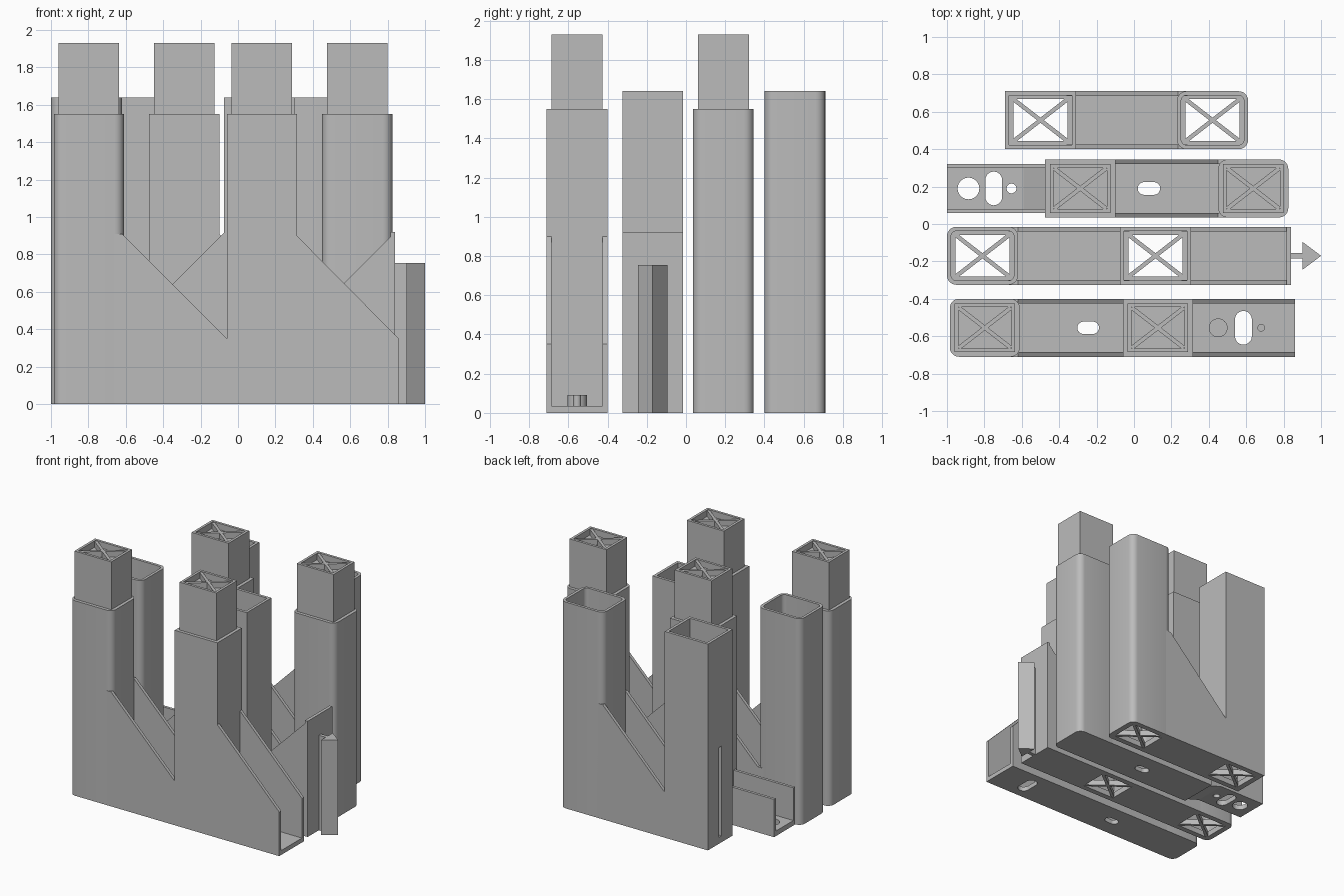
import bpy, bmesh, math
from mathutils import Vector

if "Cube" in bpy.data.objects:
    bpy.data.objects.remove(bpy.data.objects["Cube"])

grey = bpy.data.materials.new("plain_grey")
grey.diffuse_color = (0.5, 0.5, 0.5, 1)
grey.use_nodes = True
grey.node_tree.nodes["Principled BSDF"].inputs["Base Color"].default_value = grey.diffuse_color

WALL = 0.025     # side wall thickness
FLOOR = 0.035    # channel floor thickness
HALF = 0.155     # half depth of each part


def make(name, bm):
    bmesh.ops.recalc_face_normals(bm, faces=bm.faces)
    me = bpy.data.meshes.new(name)
    bm.to_mesh(me)
    bm.free()
    me.materials.append(grey)
    ob = bpy.data.objects.new(name, me)
    bpy.context.collection.objects.link(ob)
    return ob


def activate(ob):
    bpy.ops.object.select_all(action='DESELECT')
    bpy.context.view_layer.objects.active = ob
    ob.select_set(True)


def loft(name, loops, ring=False, smooth=False):
    """Skin a stack of equal loops; ring joins last to first, otherwise capped."""
    bm = bmesh.new()
    rows = [[bm.verts.new(p) for p in lp] for lp in loops]
    n = len(rows[0])
    pairs = list(zip(rows, rows[1:]))
    if ring:
        pairs.append((rows[-1], rows[0]))
    else:
        bm.faces.new(rows[0])
        bm.faces.new(rows[-1])
    for a, b in pairs:
        for i in range(n):
            j = (i + 1) % n
            bm.faces.new((a[i], a[j], b[j], b[i]))
    ob = make(name, bm)
    if smooth:
        activate(ob)
        bpy.ops.object.shade_smooth_by_angle(angle=math.radians(35))
    return ob


def box(name, x0, x1, y0, y1, z0, z1):
    return loft(name, [rect((x0 + x1) / 2, (y0 + y1) / 2, (x1 - x0) / 2, (y1 - y0) / 2, z)
                       for z in (z0, z1)])


def rect(cx, cy, hx, hy, z, r=0.0, seg=6):
    """Rectangle loop with optional rounded corners."""
    if r == 0:
        return [(cx + sx * hx, cy + sy * hy, z) for sx, sy in ((1, 1), (-1, 1), (-1, -1), (1, -1))]
    pts = []
    for k, (sx, sy) in enumerate(((1, 1), (-1, 1), (-1, -1), (1, -1))):
        for i in range(seg + 1):
            a = math.pi / 2 * (k + i / seg)
            pts.append((cx + sx * (hx - r) + r * math.cos(a),
                        cy + sy * (hy - r) + r * math.sin(a), z))
    return pts


def side_prism(name, profile, y0, y1):
    """Extrude an (x, z) profile along y."""
    return loft(name, [[(x, y, z) for x, z in profile] for y in (y0, y1)])


def cross(name, cx, cy, hx, hy, z0, z1, w=0.011):
    """Two diagonal bars filling a rectangle."""
    for s in (1, -1):
        d = Vector((hx, s * hy, 0))
        n = Vector((-d.y, d.x, 0)).normalized() * w
        c = Vector((cx, cy, 0))
        loft(name, [[tuple(p + Vector((0, 0, z))) for p in (c + d + n, c - d + n, c - d - n, c + d - n)]
                    for z in (z0, z1)])


def cut(ob, cutter):
    m = ob.modifiers.new("cut", 'BOOLEAN')
    m.object = cutter
    m.operation = 'DIFFERENCE'
    m.solver = 'EXACT'
    activate(ob)
    bpy.ops.object.modifier_apply(modifier=m.name)
    bpy.data.objects.remove(cutter)


def pill_cut(ob, cx, cy, hx, hy):
    r = min(hx, hy) * 0.999
    cut(ob, loft("hole_cutter", [rect(cx, cy, hx, hy, z, r, 8) for z in (-0.1, 0.2)]))


def plug_tower(cx, cy, rounded):
    """Closed tower with a narrower plug on top."""
    r = 0.05 if rounded else 0
    loft("plug_tower", [rect(cx, cy, 0.1875, HALF, z, r) for z in (0, 1.55)], smooth=rounded)
    loft("plug", [rect(cx, cy, hx, hy, z) for hx, hy, z in (
        (0.1625, 0.13, 1.54), (0.1625, 0.13, 1.93), (0.142, 0.11, 1.93), (0.142, 0.11, 1.88))])
    cross("plug_cross", cx, cy, 0.14, 0.108, 1.87, 1.925)


def socket_tower(cx, cy, rounded):
    """Open tube with a ledge and a cross at its foot."""
    r = 0.05 if rounded else 0
    ri = 0.03 if rounded else 0
    ro = 0.004 if rounded else 0
    tube = loft("socket_tower", [
        rect(cx, cy, 0.19, HALF, 0, r), rect(cx, cy, 0.19, HALF, 1.64, r),
        rect(cx, cy, 0.168, 0.133, 1.64, ri), rect(cx, cy, 0.168, 0.133, 0.045, ri),
        rect(cx, cy, 0.145, 0.112, 0.045, ro), rect(cx, cy, 0.145, 0.112, 0, ro)],
        ring=True, smooth=rounded)
    cross("socket_cross", cx, cy, 0.146, 0.113, 0.002, 0.045)
    return tube


def channel(x0, x1, cy, z0, z1, lap0=0.05, lap1=0.05):
    """Floor and two sloping side walls; laps run into the neighbouring towers."""
    prof = [(x0 - lap0, 0), (x1 + lap1, 0), (x1 + lap1, z1), (x1, z1), (x0, z0), (x0 - lap0, z0)]
    if lap1 == 0:
        prof.pop(2)
    for s in (1, -1):
        side_prism("side_wall", prof, cy + s * HALF, cy + s * (HALF - WALL))
    return box("channel_floor", x0 - min(lap0, 0.04), x1 + min(lap1, 0.04),
               cy - HALF + 0.01, cy + HALF - 0.01, 0, FLOOR)


# Front part: plug towers, two channels, pegs on the open end
ya = -0.555
plug_tower(-0.7975, ya, True)
plug_tower(0.1275, ya, False)
floor = channel(-0.62, -0.06, ya, 0.91, 0.35)
pill_cut(floor, -0.245, ya, 0.058, 0.033)
floor = channel(0.315, 0.86, ya, 0.90, 0.35, lap1=0)
pill_cut(floor, 0.585, ya, 0.045, 0.09)
for px, pr in ((0.45, 0.05), (0.68, 0.02)):
    loft("locating_peg", [rect(px, ya, pr, pr, z, pr * 0.999, 8) for z in (0.03, 0.09)], smooth=True)

# Second part: socket towers, end plate and arrow key
yb = -0.17
socket_tower(-0.81, yb, True)
socket_tower(0.115, yb, False)
channel(-0.62, -0.075, yb, 0.37, 0.915)
channel(0.305, 0.84, yb, 0.385, 0.92, lap1=0)
box("end_plate", 0.815, 0.84, yb - HALF, yb + HALF, 0, 0.92)
box("key_stem", 0.83, 0.905, yb - 0.014, yb + 0.014, 0, 0.755)
loft("key_head", [[(0.9, yb - 0.075, z), (1.0, yb, z), (0.9, yb + 0.075, z)] for z in (0, 0.755)])

# Third part: plug towers and a narrow raised tongue with holes
yc = 0.19
plug_tower(-0.2875, yc, False)
plug_tower(0.6375, yc, True)
floor = channel(-0.10, 0.45, yc, 0.91, 0.36)
pill_cut(floor, 0.08, yc, 0.06, 0.034)
tongue = box("tongue_floor", -1.0, -0.59, yc - 0.13, yc + 0.13, 0.04, 0.08)
for hx, sx, sy in ((-0.885, 0.058, 0.058), (-0.75, 0.045, 0.09), (-0.655, 0.026, 0.026)):
    pill_cut(tongue, hx, yc, sx, sy)
side_prism("tongue_ramp", [(-0.59, 0.04), (-0.46, 0), (-0.46, 0.035), (-0.59, 0.08)],
           yc - 0.13, yc + 0.13)
for s in (1, -1):
    side_prism("tongue_wall", [(-1.0, 0.04), (-0.59, 0.04), (-0.46, 0), (-0.46, 0.34), (-1.0, 0.34)],
               yc + s * 0.132, yc + s * 0.11)

# Back part: socket towers, with a key slit in the square one
yd = 0.555
tower = socket_tower(-0.5, yd, False)
cut(tower, box("slit_cutter", -0.75, -0.66, yd - 0.018, yd + 0.018, 0.05, 0.765))
socket_tower(0.42, yd, True)
channel(-0.31, 0.235, yd, 0.36, 0.91)
